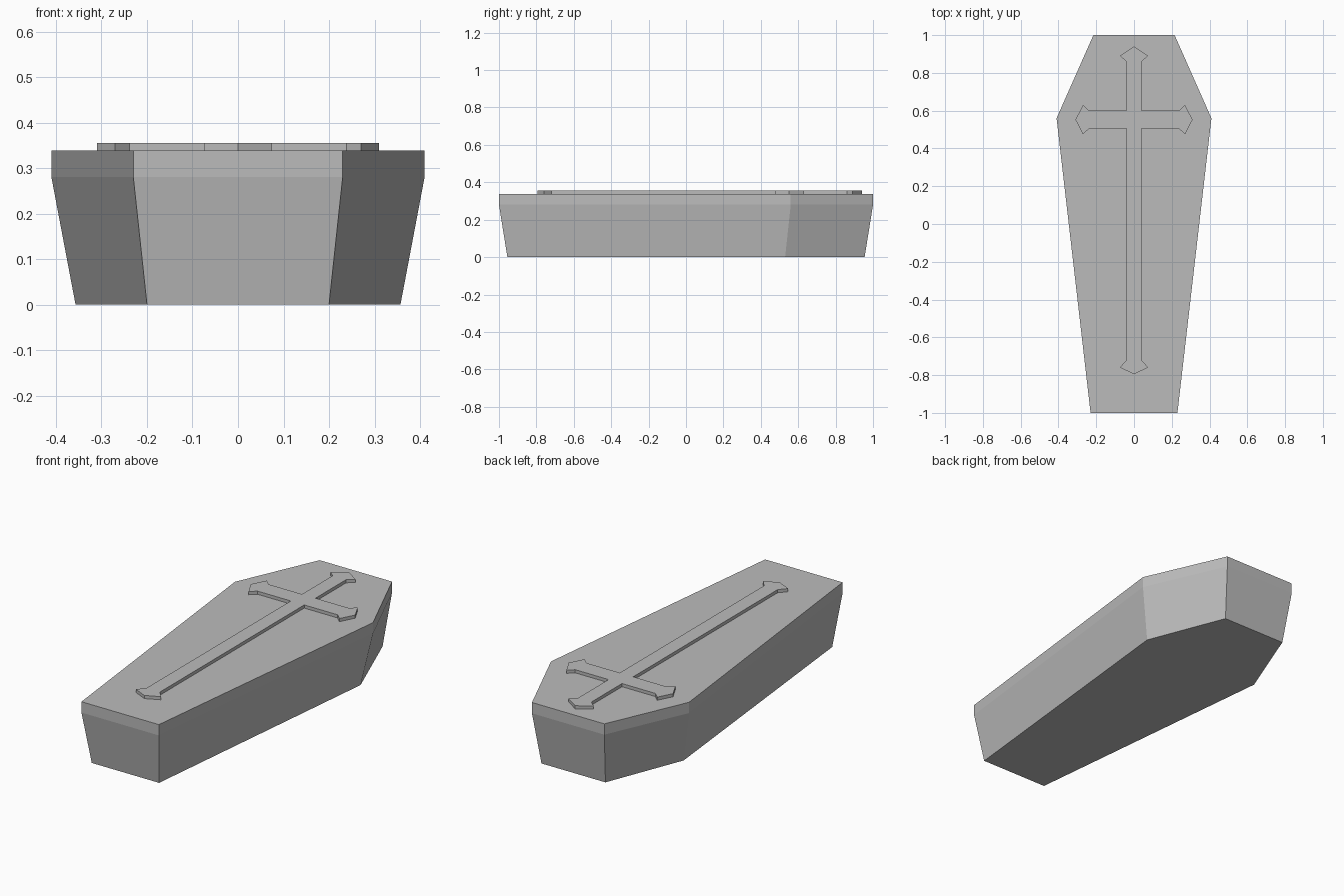
import bpy
import bmesh

cube = bpy.data.objects.get("Cube")
if cube:
    bpy.data.objects.remove(cube, do_unlink=True)

# Single stone grey
stone = bpy.data.materials.new("stone_grey")
stone.use_nodes = True
GREY = (0.5, 0.5, 0.5, 1)
stone.diffuse_color = GREY
stone.node_tree.nodes["Principled BSDF"].inputs["Base Color"].default_value = GREY


def mirrored(right_side):
    """Close a half outline (listed foot to head) across x = 0."""
    left_side = [(-x, y) for x, y in reversed(right_side) if x > 0]
    return right_side + left_side


def loft(name, lower, upper, z0, z1, bottom=True, top=True):
    """Flat-sided solid between two matching outlines."""
    bm = bmesh.new()
    low = [bm.verts.new((x, y, z0)) for x, y in lower]
    high = [bm.verts.new((x, y, z1)) for x, y in upper]
    for i in range(len(low)):
        j = (i + 1) % len(low)
        bm.faces.new((low[i], low[j], high[j], high[i]))
    if bottom:
        bm.faces.new(low[::-1])
    if top:
        bm.faces.new(high)
    mesh = bpy.data.meshes.new(name)
    bm.to_mesh(mesh)
    bm.free()
    mesh.materials.append(stone)
    obj = bpy.data.objects.new(name, mesh)
    bpy.context.collection.objects.link(obj)
    return obj


# Tapered box and straight-sided lid
base = mirrored([(0.20, -0.955), (0.357, 0.53), (0.19, 0.955)])
rim = mirrored([(0.23, -1), (0.41, 0.56), (0.215, 1)])
loft("coffin_body", base, rim, 0, 0.28, top=False)
loft("coffin_lid", rim, rim, 0.28, 0.338, bottom=False)

# Raised cross with pointed, flared ends
cross = mirrored([
    (0, -0.795), (0.075, -0.76), (0.04, -0.72),
    (0.04, 0.505), (0.238, 0.505), (0.27, 0.475), (0.31, 0.552),
    (0.27, 0.63), (0.238, 0.6), (0.04, 0.6),
    (0.04, 0.86), (0.075, 0.89), (0, 0.94),
])
loft("lid_cross", cross, cross, 0.338, 0.355, bottom=False)
